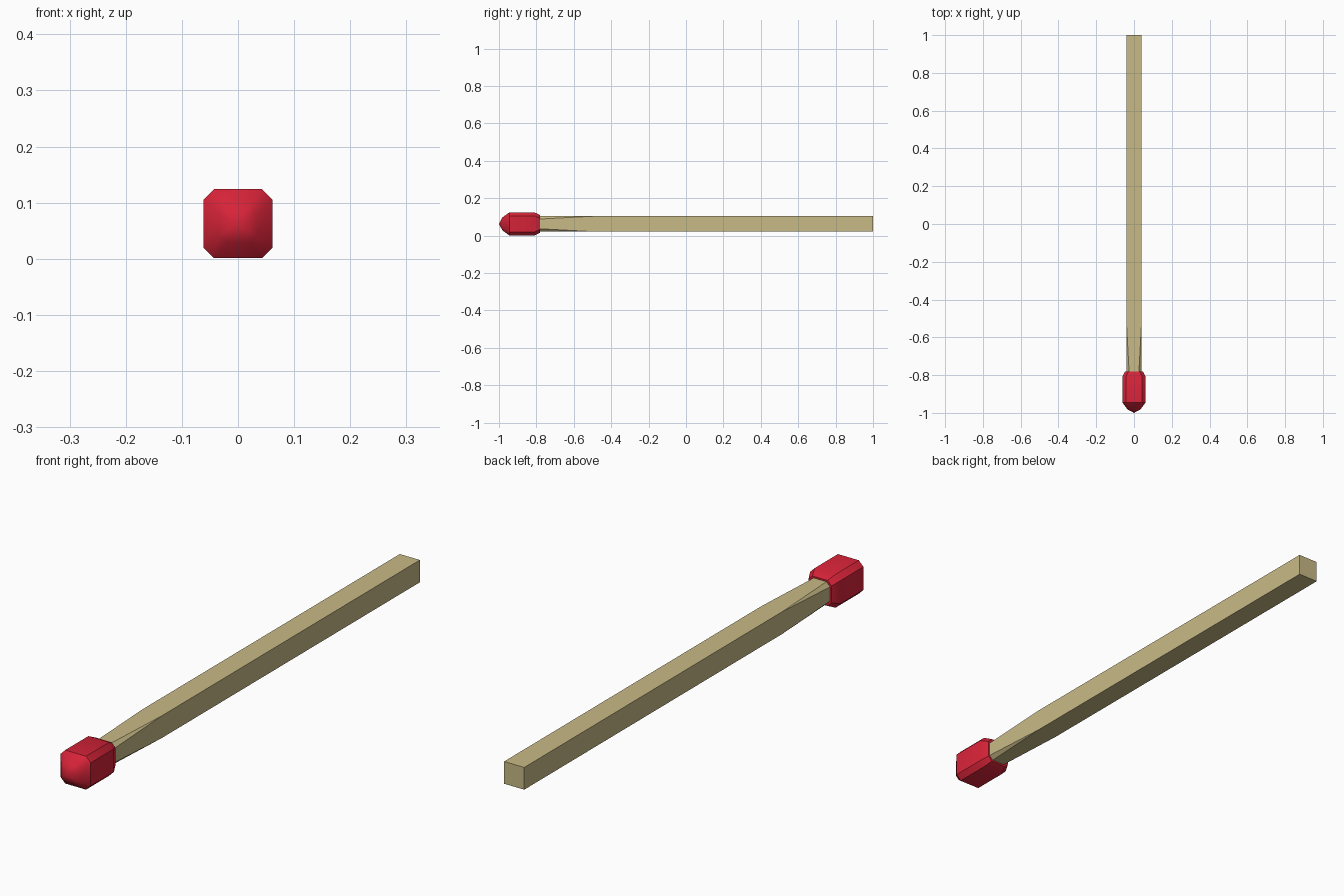
import bpy
import bmesh
import math

cube = bpy.data.objects.get("Cube")
if cube:
    bpy.data.objects.remove(cube)

AXIS_Z = 0.0625


def material(name, rgb):
    m = bpy.data.materials.new(name)
    m.use_nodes = True
    colour = (*rgb, 1)
    m.diffuse_color = colour
    m.node_tree.nodes["Principled BSDF"].inputs["Base Color"].default_value = colour
    return m


def ring(bm, y, half, cut):
    """Square section across y with its corners cut off."""
    a, b = half, half - cut
    pts = [(a, -b), (a, b), (b, a), (-b, a), (-a, b), (-a, -b), (-b, -a), (b, -a)]
    return [bm.verts.new((x, y, AXIS_Z + z)) for x, z in pts]


def loft(name, sections, mat, tip=None):
    """Skin a run of (y, half width, corner cut) sections, with an optional front tip."""
    bm = bmesh.new()
    rings = [ring(bm, *s) for s in sections]
    for r, s in zip(rings, rings[1:]):
        for i in range(8):
            j = (i + 1) % 8
            bm.faces.new((r[i], r[j], s[j], s[i]))
    bm.faces.new(rings[-1])
    if tip is None:
        bm.faces.new(rings[0])
    else:
        point = bm.verts.new((0, tip, AXIS_Z))
        for i in range(8):
            bm.faces.new((rings[0][i], rings[0][(i + 1) % 8], point))
    bmesh.ops.remove_doubles(bm, verts=bm.verts, dist=1e-5)
    bmesh.ops.recalc_face_normals(bm, faces=bm.faces)
    mesh = bpy.data.meshes.new(name)
    bm.to_mesh(mesh)
    bm.free()
    mesh.materials.append(mat)
    obj = bpy.data.objects.new(name, mesh)
    bpy.context.collection.objects.link(obj)
    return obj


wood = material("pale wood", (0.58, 0.49, 0.24))
red = material("red", (0.68, 0.017, 0.04))

# Square stick whose corners are shaved off towards the head
loft("stick", [(-0.8, 0.041, 0.016), (-0.5, 0.041, 0), (1, 0.041, 0)], wood)

# Faceted head with a blunt point and a bevelled back
head = loft("head", [(-0.982, 0.034, 0.014), (-0.945, 0.0615, 0.019),
                     (-0.81, 0.0615, 0.019), (-0.78, 0.047, 0.016)], red, tip=-1)
bpy.ops.object.select_all(action="DESELECT")
head.select_set(True)
bpy.context.view_layer.objects.active = head
bpy.ops.object.shade_smooth_by_angle(angle=math.radians(35))
